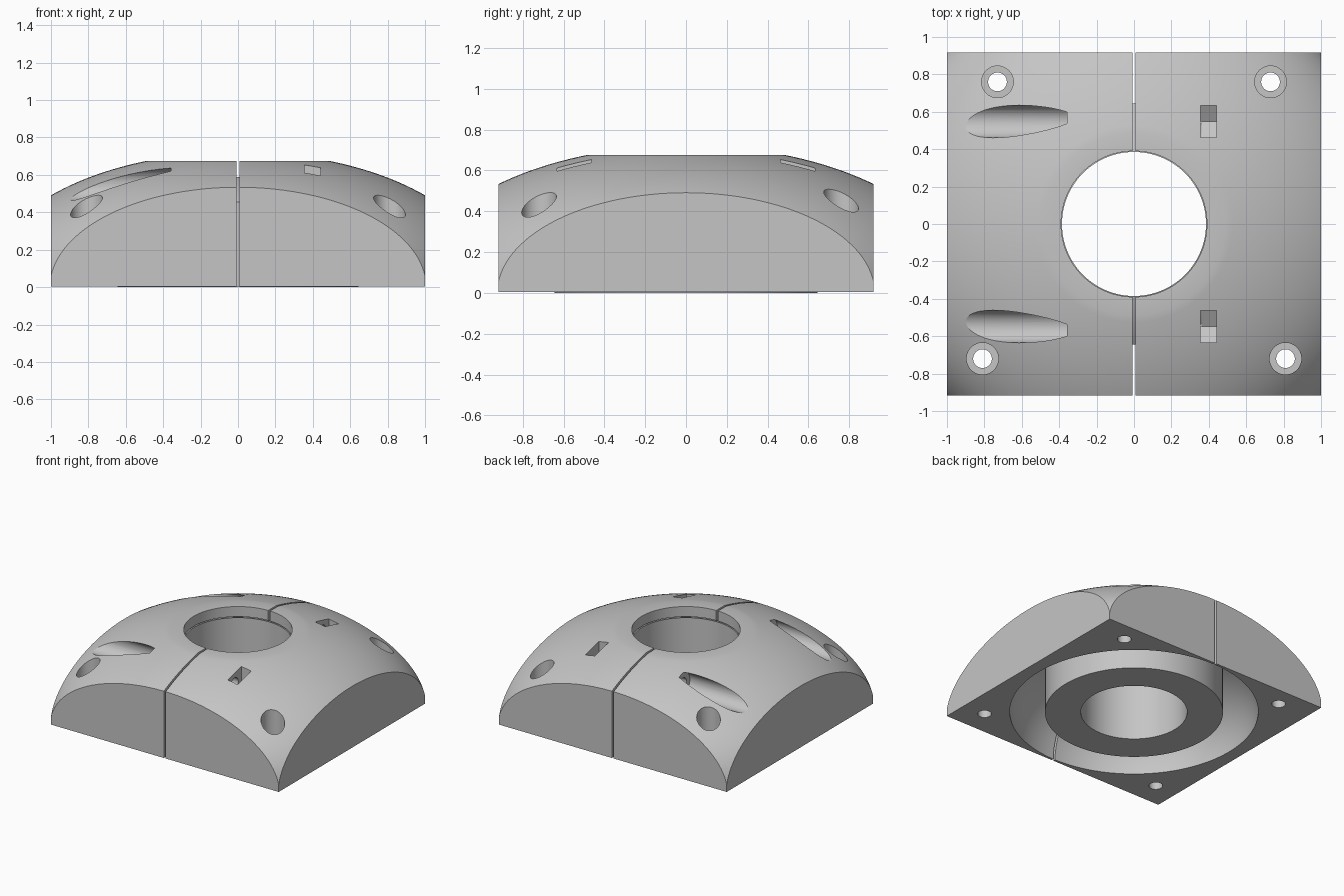
import bpy, bmesh, math
from mathutils import Matrix

cube = bpy.data.objects.get("Cube")
if cube:
    bpy.data.objects.remove(cube, do_unlink=True)

grey = bpy.data.materials.new("plain grey")
grey.use_nodes = True
grey.diffuse_color = (0.56, 0.56, 0.56, 1)
grey.node_tree.nodes["Principled BSDF"].inputs["Base Color"].default_value = (0.56, 0.56, 0.56, 1)


def finish(name, bm):
    bmesh.ops.remove_doubles(bm, verts=bm.verts, dist=1e-5)
    bmesh.ops.recalc_face_normals(bm, faces=bm.faces)
    mesh = bpy.data.meshes.new(name)
    bm.to_mesh(mesh)
    bm.free()
    mesh.materials.append(grey)
    obj = bpy.data.objects.new(name, mesh)
    bpy.context.collection.objects.link(obj)
    return obj


def lathe(name, profile, closed=False, steps=144):
    bm = bmesh.new()
    verts = [bm.verts.new((r, 0, z)) for r, z in profile]
    edges = [bm.edges.new(pair) for pair in zip(verts, verts[1:])]
    if closed:
        edges.append(bm.edges.new((verts[-1], verts[0])))
    bmesh.ops.spin(bm, geom=verts + edges, axis=(0, 0, 1), cent=(0, 0, 0),
                   angle=math.tau, steps=steps, use_duplicate=False)
    return finish(name, bm)


def box(name, lo, hi):
    bm = bmesh.new()
    size = [b - a for a, b in zip(lo, hi)]
    mid = [(a + b) / 2 for a, b in zip(lo, hi)]
    bmesh.ops.create_cube(bm, size=1, matrix=Matrix.Translation(mid) @ Matrix.Diagonal((*size, 1)))
    return finish(name, bm)


def rod(name, radius, start, length, along_x=False):
    bm = bmesh.new()
    turn = Matrix.Rotation(math.pi / 2, 4, "Y") if along_x else Matrix()
    bmesh.ops.create_cone(bm, cap_ends=True, segments=48, radius1=radius, radius2=radius, depth=length,
                          matrix=Matrix.Translation(start) @ turn @ Matrix.Translation((0, 0, length / 2)))
    return finish(name, bm)


def nut_slot(name, y, z):
    # pocket with a V-shaped floor, open upwards
    half = 0.085
    point = half * 2 / math.sqrt(3)
    outline = [(-half, 0.5), (-half, -point / 2), (0, -point), (half, -point / 2), (half, 0.5)]
    bm = bmesh.new()
    face = bm.faces.new([bm.verts.new((0.355, y + dy, z + dz)) for dy, dz in outline])
    out = bmesh.ops.extrude_face_region(bm, geom=[face])
    bmesh.ops.translate(bm, vec=(0.085, 0, 0),
                        verts=[v for v in out["geom"] if isinstance(v, bmesh.types.BMVert)])
    return finish(name, bm)


def arc(width, height, r0, r1, count=40):
    # elliptical profile, spaced evenly by angle
    a0, a1 = math.acos(r0 / width), math.acos(r1 / width)
    angles = [a0 + (a1 - a0) * i / count for i in range(count + 1)]
    return [(width * math.cos(a), height * math.sin(a)) for a in angles]


def cut(obj, cutter, operation="DIFFERENCE"):
    mod = obj.modifiers.new("cut", "BOOLEAN")
    mod.object, mod.operation, mod.solver = cutter, operation, "EXACT"
    bpy.context.view_layer.objects.active = obj
    bpy.ops.object.modifier_apply(modifier=mod.name)
    bpy.data.objects.remove(cutter, do_unlink=True)


# Domed housing trimmed to a rectangle, with a flat top
top = 0.675
flat = 1.362 * math.sqrt(1 - (top / 0.723) ** 2)
housing = lathe("split_housing", [(0, 0)] + arc(1.362, 0.723, 1.362, flat) + [(0, top)])
cut(housing, box("trim", (-1, -0.918, 0.004), (1, 0.918, 1)), "INTERSECT")

# Domed cavity, central opening and the split between the halves
cut(housing, lathe("cavity", [(0, -0.1), (0.9, -0.1)] + arc(0.9, 0.66, 0.9, 0)))
cut(housing, lathe("opening", [(0, -0.2), (0.39, -0.2), (0.39, 1), (0, 1)]))
cut(housing, box("split", (-0.008, -1.1, -0.1), (0.008, 1.1, 1)))

# Counterbored mounting holes
for x, y in ((0.73, 0.76), (0.81, -0.72)):
    for side in (-1, 1):
        cut(housing, rod("mount_hole", 0.05, (side * x, y, -0.1), 1))
        cut(housing, rod("counterbore", 0.085, (side * x, y, 0.15), 1))

# Clamping bolt recesses on the right, nut slots on the left
for y in (-0.548, 0.548):
    cut(housing, rod("bolt_recess", 0.087, (-1.2, y, 0.55), 0.843, True))
    cut(housing, rod("bolt_hole", 0.045, (-0.5, y, 0.55), 0.9, True))
    cut(housing, nut_slot("nut_slot", y, 0.55))

# Inner ring with a domed top under the housing
ring = lathe("inner_ring", [(0.385, 0), (0.645, 0)] + arc(0.9, 0.652, 0.645, 0.385, 16), closed=True)

for obj in (housing, ring):
    bpy.ops.object.select_all(action="DESELECT")
    obj.select_set(True)
    bpy.context.view_layer.objects.active = obj
    bpy.ops.object.shade_smooth_by_angle(angle=math.radians(25))
